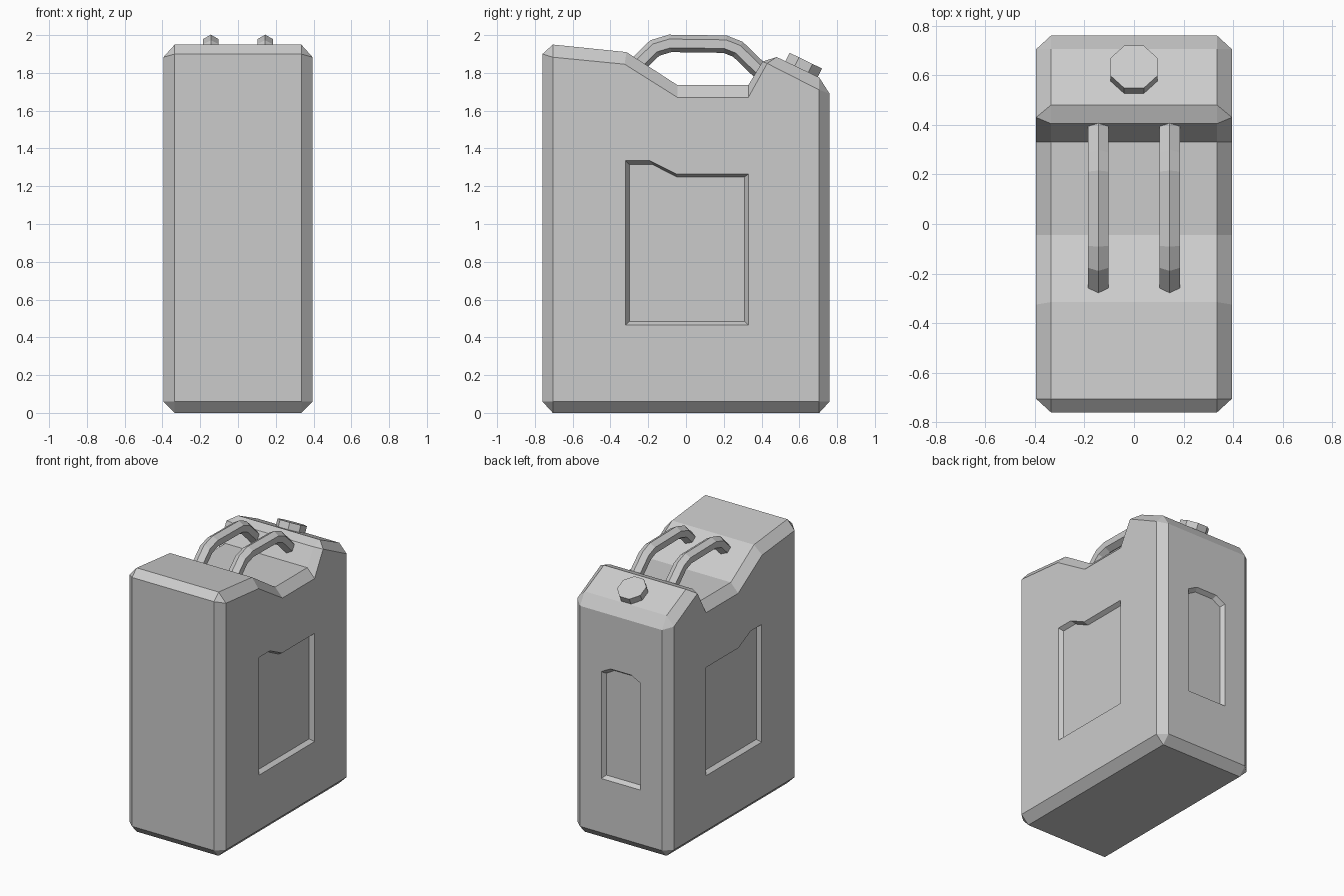
import bpy, bmesh
from math import radians, cos, pi, sin
from mathutils import Vector, Matrix

if "Cube" in bpy.data.objects:
    bpy.data.objects.remove(bpy.data.objects["Cube"])


def make_object(name, bm):
    bmesh.ops.recalc_face_normals(bm, faces=bm.faces)
    mesh = bpy.data.meshes.new(name)
    bm.to_mesh(mesh)
    bm.free()
    ob = bpy.data.objects.new(name, mesh)
    bpy.context.collection.objects.link(ob)
    return ob


def loft(name, rings):
    """Skin equal-length rings of points and cap both ends."""
    bm = bmesh.new()
    loops = [[bm.verts.new(p) for p in r] for r in rings]
    n = len(loops[0])
    for a, b in zip(loops, loops[1:]):
        for i in range(n):
            j = (i + 1) % n
            bm.faces.new((a[i], a[j], b[j], b[i]))
    bm.faces.new(loops[0])
    bm.faces.new(loops[-1])
    return make_object(name, bm)


# Body: full profile in the middle, inset profile on the side faces
outer = [(-.705, 0), (-.76, .06), (-.76, 1.9), (-.705, 1.95), (-.315, 1.91),
         (-.045, 1.735), (.33, 1.735), (.405, 1.86), (.48, 1.884),
         (.705, 1.776), (.76, 1.69), (.76, .06), (.705, 0)]
inner = [(-.705, .06), (-.705, 1.883), (-.325, 1.846), (-.045, 1.67),
         (.33, 1.67), (.43, 1.85), (.705, 1.71), (.705, .06)]
link = [0, 0, 1, 1, 2, 3, 4, 5, 5, 6, 6, 7, 7]

bm = bmesh.new()
rims = []
n = len(outer)
for s in (-1, 1):
    rim = [bm.verts.new((s * .335, y, z)) for y, z in outer]
    side = [bm.verts.new((s * .395, y, z)) for y, z in inner]
    bm.faces.new(side)
    for i in range(n):
        j = (i + 1) % n
        a, b = side[link[i]], side[link[j]]
        bm.faces.new((rim[i], rim[j], a) if a is b else (rim[i], rim[j], b, a))
    rims.append(rim)
for i in range(n):
    j = (i + 1) % n
    bm.faces.new((rims[0][i], rims[0][j], rims[1][j], rims[1][i]))
body = make_object("can_body", bm)


# Recessed panels with sloped walls
def recess(name, outline, place, depth=.03, slope=.02):
    us, vs = zip(*outline)
    cu, cv = (min(us) + max(us)) / 2, (min(vs) + max(vs)) / 2
    hu, hv = max(us) - cu, max(vs) - cv
    rings = [[place(cu + (u - cu) * (1 + k * slope / hu),
                    cv + (v - cv) * (1 + k * slope / hv), k * depth)
              for u, v in outline] for k in (1, -1)]
    cutter = loft(name, rings)
    cutter.hide_render = True
    mod = body.modifiers.new(name, 'BOOLEAN')
    mod.operation = 'DIFFERENCE'
    mod.solver = 'EXACT'
    mod.object = cutter
    bpy.context.view_layer.objects.active = body
    bpy.ops.object.modifier_apply(modifier=mod.name)
    bpy.data.objects.remove(cutter)


side_panel = [(-.32, .465), (.33, .465), (.33, 1.265), (-.05, 1.265),
              (-.19, 1.335), (-.32, 1.335)]
back_panel = [(-.16, .46), (.16, .46), (.16, 1.25), (.085, 1.29),
              (-.085, 1.29), (-.16, 1.25)]
for s, label in ((-1, "left"), (1, "right")):
    recess(label + "_panel_cutter", side_panel,
           lambda u, v, d, s=s: (s * (.395 + d), u, v))
recess("back_panel_cutter", back_panel, lambda u, v, d: (u, .76 + d, v))

# Two hexagonal carrying handles
path = [Vector(p) for p in ((-.285, 1.815), (-.165, 1.932), (-.085, 1.956),
                            (.207, 1.952), (.275, 1.925), (.43, 1.775))]
for s, label in ((-1, "left"), (1, "right")):
    rings = []
    for i, p in enumerate(path):
        d0 = (p - path[i - 1]).normalized() if i else None
        d1 = (path[i + 1] - p).normalized() if i < len(path) - 1 else None
        d0, d1 = d0 or d1, d1 or d0
        t = (d0 + d1).normalized()
        nrm = Vector((-t.y, t.x)) / t.dot(d0)
        ring = []
        for k in range(6):
            a = k * pi / 3
            q = p + nrm * .046 * cos(a)
            ring.append((s * .144 + .041 * sin(a) / sin(pi / 3), q.x, q.y))
        rings.append(ring)
    loft(label + "_handle", rings)

# Octagonal filler cap, square to the rear slope
bm = bmesh.new()
tilt = Matrix.Rotation(radians(-26), 4, 'X')
bmesh.ops.create_cone(
    bm, cap_ends=True, segments=8, radius1=.103, radius2=.103, depth=.08,
    matrix=Matrix.Translation((0, .612, 1.82)) @ tilt
    @ Matrix.Translation((0, 0, .01)) @ Matrix.Rotation(pi / 8, 4, 'Z'))
make_object("filler_cap", bm)
